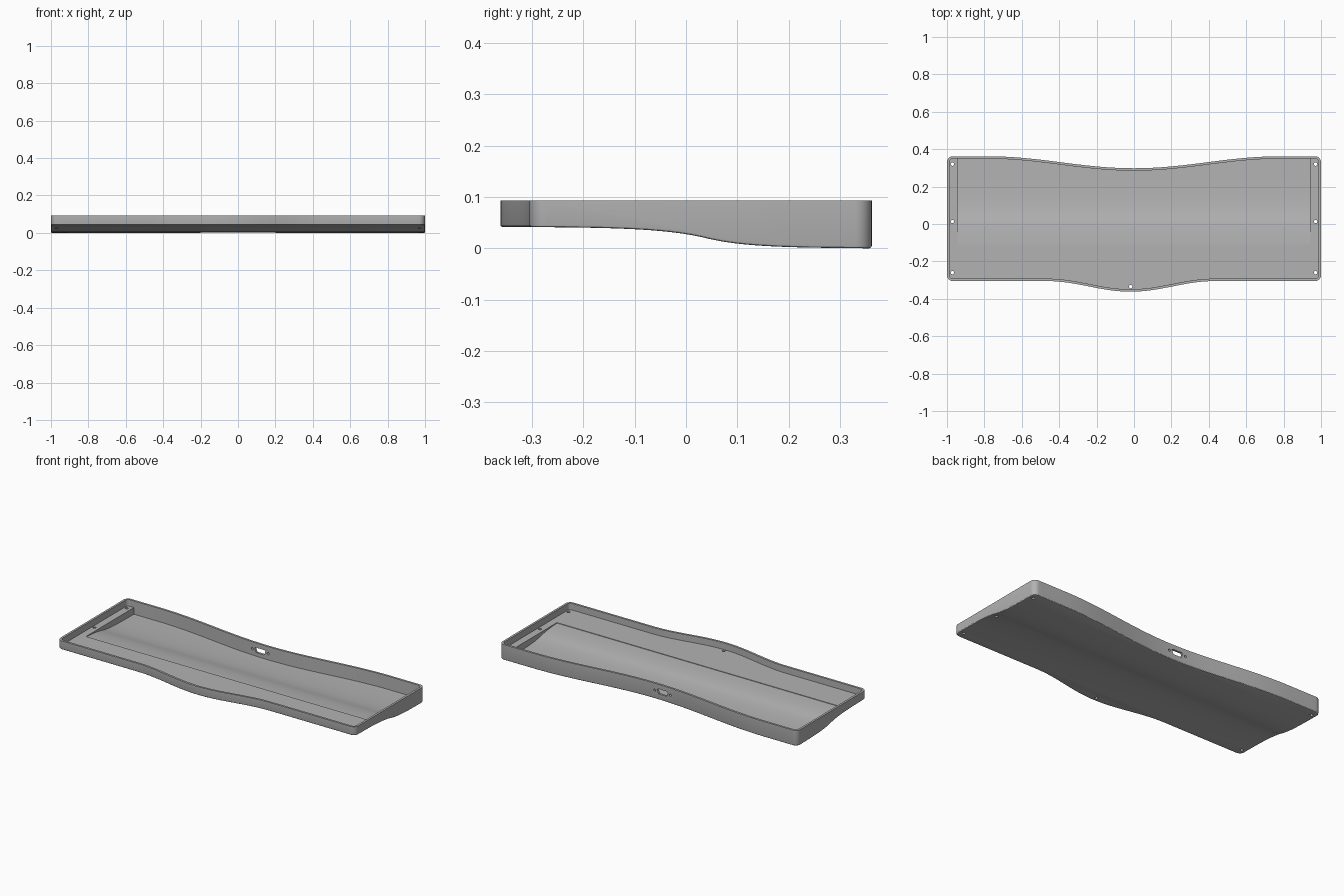
import bpy
import bmesh
from math import cos, sin, pi, exp, radians
from mathutils import Vector

if "Cube" in bpy.data.objects:
    bpy.data.objects.remove(bpy.data.objects["Cube"], do_unlink=True)

TOP, LEDGE, WALL, FLOOR = 0.093, 0.053, 0.013, 0.012
POCKET_X, POCKET_Y = 0.943, -0.11
BUMP_X, PORT_X, PORT_Z = -0.018, -0.052, 0.05

grey = bpy.data.materials.new("plain grey")
grey.use_nodes = True
grey.diffuse_color = (0.45, 0.45, 0.45, 1)
grey.node_tree.nodes["Principled BSDF"].inputs["Base Color"].default_value = (0.45, 0.45, 0.45, 1)


def wave(x, half):
    """Cosine hump: 1 in the middle, 0 beyond half."""
    return 0.5 + 0.5 * cos(pi * x / half) if abs(x) < half else 0.0


def front_y(x):
    return -0.305 - 0.057 * wave(x - BUMP_X, 0.45)


def back_y(x):
    return 0.362 - 0.064 * wave(x, 0.78)


def underside(y):
    """Height of the curved underside at depth y."""
    d = y - 0.035
    return 0.042 - 0.021 * exp(d / 0.09) if d < 0 else 0.021 * exp(-d / 0.08)


def outline(inset):
    """Counter-clockwise plan outline, moved inwards by inset."""
    r, n = 0.032, 60
    xs = [-0.94 + 1.88 * i / n for i in range(n + 1)]
    pts = [Vector((x, front_y(x))) for x in xs]
    back = [Vector((x, back_y(x))) for x in reversed(xs)]

    def corner(cx, cy, start):
        return [Vector((cx + r * cos(start + pi / 16 * k), cy + r * sin(start + pi / 16 * k)))
                for k in range(9)]
    fy, by = front_y(1) + r, back_y(1) - r
    pts += corner(1 - r, fy, -pi / 2) + corner(1 - r, by, 0)
    pts += back + corner(r - 1, by, pi / 2) + corner(r - 1, fy, pi)
    moved = []
    for i, p in enumerate(pts):
        a = (p - pts[i - 1]).normalized()
        b = (pts[(i + 1) % len(pts)] - p).normalized()
        t = (a + b).normalized()
        moved.append(p + Vector((-t.y, t.x)) * inset / t.dot(a))
    return moved


def prism(name, base, direction):
    """Solid made by pushing a flat polygon along a direction."""
    bm = bmesh.new()
    face = bm.faces.new([bm.verts.new(p) for p in base])
    new = bmesh.ops.extrude_face_region(bm, geom=[face])["geom"]
    bmesh.ops.translate(bm, vec=direction, verts=[v for v in new if isinstance(v, bmesh.types.BMVert)])
    bmesh.ops.recalc_face_normals(bm, faces=bm.faces)
    mesh = bpy.data.meshes.new(name)
    bm.to_mesh(mesh)
    bm.free()
    mesh.materials.append(grey)
    ob = bpy.data.objects.new(name, mesh)
    bpy.context.collection.objects.link(ob)
    return ob


def upright(name, pts, low, high):
    return prism(name, [(p[0], p[1], low) for p in pts], (0, 0, high - low))


def combine(target, tool, operation):
    """Apply a boolean and throw the tool away."""
    mod = target.modifiers.new("cut", "BOOLEAN")
    mod.operation, mod.solver, mod.object = operation, "EXACT", tool
    bpy.context.view_layer.objects.active = target
    bpy.ops.object.modifier_apply(modifier=mod.name)
    bpy.data.objects.remove(tool, do_unlink=True)


def circle(cx, cy, r, n=20):
    return [(cx + r * cos(2 * pi * k / n), cy + r * sin(2 * pi * k / n)) for k in range(n)]


# Outer body with the curved underside
case = upright("keyboard_case_tray", outline(0), -0.1, TOP)
ys = [-0.27 + 0.02 * i for i in range(29)]
curve = [(-2, -0.5, 0.042)] + [(-2, y, underside(y)) for y in ys] + [(-2, 0.365, 0), (-2, 0.5, 0)]
below = prism("below", [(-2, 0.5, -1), (-2, -0.5, -1)] + curve, (4, 0, 0))
combine(case, below, "DIFFERENCE")

# Rounded bottom edge
bm = bmesh.new()
bm.from_mesh(case.data)
bm.normal_update()
rim = [e for e in bm.edges if len(e.link_faces) == 2
       and min(f.normal.z for f in e.link_faces) < -0.8
       and max(f.normal.z for f in e.link_faces) > -0.3]
bmesh.ops.bevel(bm, geom=rim, offset=0.005, segments=3, profile=0.5, affect="EDGES", clamp_overlap=False)
bm.to_mesh(case.data)
bm.free()

# Hollow: full inner outline, less the front shelf, sunken floor and side ledges
cavity = upright("cavity", outline(WALL), -0.05, 0.2)
floor = [(-2, -0.6, LEDGE), (-2, POCKET_Y, LEDGE)]
floor += [(-2, y, underside(y) + FLOOR) for y in [POCKET_Y + 0.0001] + [y for y in ys if y > POCKET_Y + 0.01]]
floor += [(-2, 0.6, FLOOR), (-2, 0.6, -1), (-2, -0.6, -1)]
combine(cavity, prism("floor", floor, (4, 0, 0)), "DIFFERENCE")
for side in (-1, 1):
    ledge = [(side * x, y) for x, y in ((POCKET_X, -1), (2, -1), (2, 1), (POCKET_X, 1))]
    combine(cavity, upright("ledge", ledge, -1, LEDGE), "DIFFERENCE")
combine(case, cavity, "DIFFERENCE")

# Screw holes through the ledges and the front bulge
holes = [(s * 0.971, y) for s in (-1, 1) for y in (-0.26, 0.013, 0.32)] + [(BUMP_X, -0.335)]
for x, y in holes:
    combine(case, upright("hole", circle(x, y, 0.009), -0.2, 0.08), "DIFFERENCE")

# Connector opening and its two screw holes in the back wall
port = [(-0.037, 0.008), (-0.03, 0.015), (0.03, 0.015), (0.037, 0.008), (0.027, -0.015), (-0.027, -0.015)]
openings = [port] + [circle(s * 0.054, 0, 0.007) for s in (-1, 1)]
for shape in openings:
    base = [(PORT_X + x, 0.2, PORT_Z + z) for x, z in shape]
    combine(case, prism("opening", base, (0, 0.3, 0)), "DIFFERENCE")

# Smooth curves, sharp edges
bpy.ops.object.select_all(action="DESELECT")
case.select_set(True)
bpy.context.view_layer.objects.active = case
bpy.ops.object.shade_smooth_by_angle(angle=radians(20))
